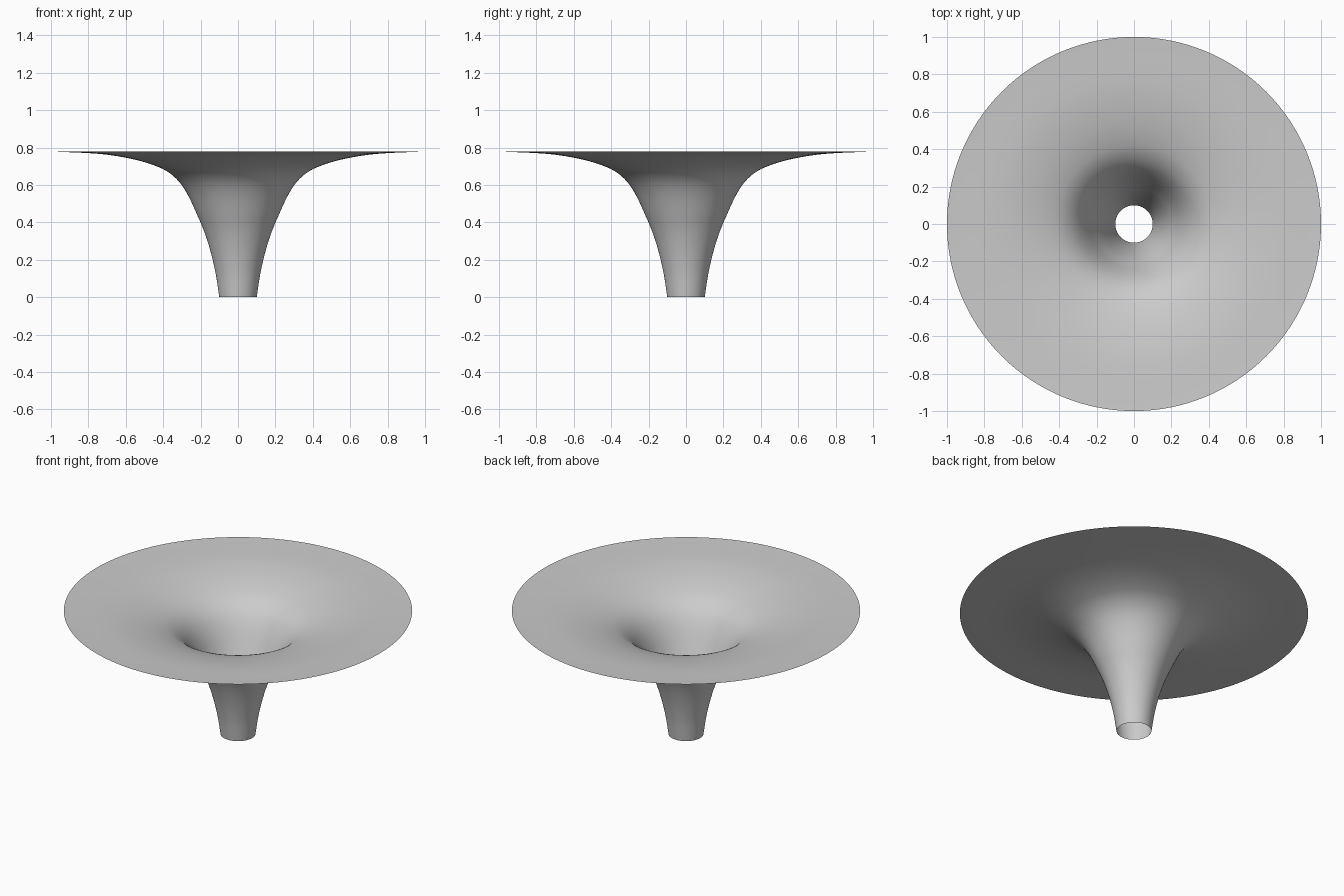
import bpy
import bmesh
from math import tau
from mathutils import Vector
from mathutils.geometry import interpolate_bezier

cube = bpy.data.objects.get("Cube")
if cube:
    bpy.data.objects.remove(cube)

SEGMENTS = 128
STEPS = 8

# Flared profile as (radius, height), from the narrow mouth to the wide rim
profile = [(0.1, 0), (0.122, 0.14), (0.16, 0.29), (0.205, 0.41),
           (0.305, 0.605), (0.42, 0.694), (0.67, 0.758), (1, 0.78)]
knots = [Vector((r, 0, z)) for r, z in profile]


def tangent(i):
    """Direction of the smooth profile at a knot."""
    a, b = knots[max(i - 1, 0)], knots[min(i + 1, len(knots) - 1)]
    return (b - a).normalized()


points = [knots[0]]
for i in range(len(knots) - 1):
    a, b = knots[i], knots[i + 1]
    reach = (b - a).length / 3
    points += interpolate_bezier(a, a + tangent(i) * reach,
                                 b - tangent(i + 1) * reach, b, STEPS + 1)[1:]

# Spin the profile into a thin open funnel
bm = bmesh.new()
verts = [bm.verts.new(p) for p in points]
edges = [bm.edges.new(pair) for pair in zip(verts, verts[1:])]
bmesh.ops.spin(bm, geom=verts + edges, cent=(0, 0, 0), axis=(0, 0, 1),
               angle=tau, steps=SEGMENTS, use_merge=False)
bmesh.ops.remove_doubles(bm, verts=bm.verts[:], dist=0.0001)
bm.normal_update()
if sum(f.normal.z for f in bm.faces) < 0:
    bmesh.ops.reverse_faces(bm, faces=bm.faces[:])
mesh = bpy.data.meshes.new("flared_funnel")
bm.to_mesh(mesh)
bm.free()

# Plain light grey
grey = bpy.data.materials.new("light_grey")
grey.use_nodes = True
colour = (0.6, 0.6, 0.6, 1)
grey.diffuse_color = colour
grey.node_tree.nodes["Principled BSDF"].inputs["Base Color"].default_value = colour
mesh.materials.append(grey)

funnel = bpy.data.objects.new("flared_funnel", mesh)
bpy.context.collection.objects.link(funnel)
mesh.shade_smooth()
